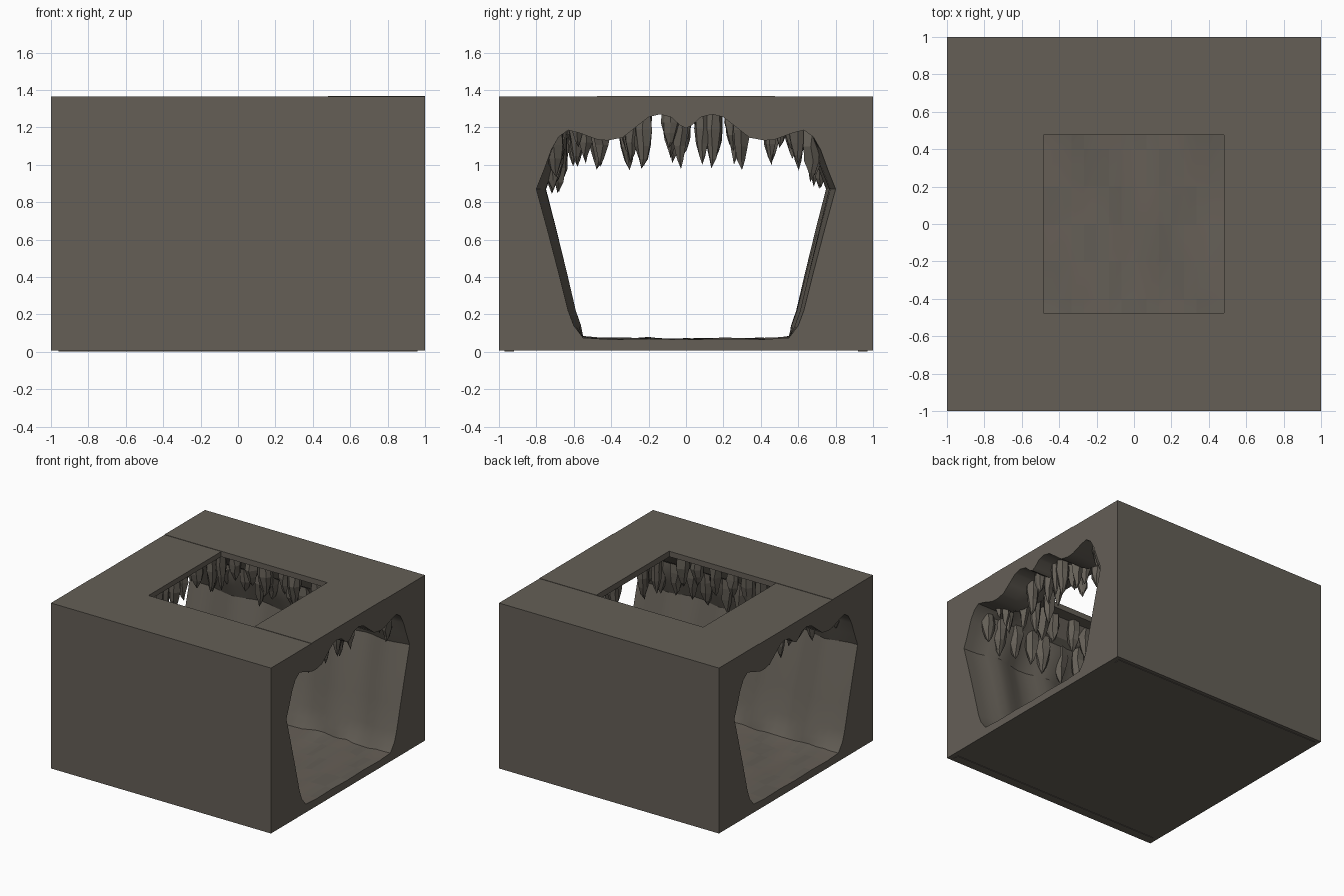
import bpy, bmesh, math, random
from mathutils import Vector

if "Cube" in bpy.data.objects:
    bpy.data.objects.remove(bpy.data.objects["Cube"])

random.seed(7)


def material(name, col):
    m = bpy.data.materials.new(name)
    m.diffuse_color = (*col, 1)
    m.use_nodes = True
    m.node_tree.nodes["Principled BSDF"].inputs["Base Color"].default_value = m.diffuse_color
    return m


ROCK = material("grey brown rock", (0.128, 0.114, 0.094))
WARM = material("warm brown rock", (0.134, 0.114, 0.094))
DARK = material("dark rock", (0.121, 0.108, 0.090))


def make_object(name, bm, mats=(ROCK,)):
    bmesh.ops.recalc_face_normals(bm, faces=bm.faces[:])
    me = bpy.data.meshes.new(name)
    bm.to_mesh(me)
    bm.free()
    ob = bpy.data.objects.new(name, me)
    bpy.context.collection.objects.link(ob)
    for m in mats:
        me.materials.append(m)
    return ob


def box(name, lo, hi):
    bm = bmesh.new()
    for v in bmesh.ops.create_cube(bm, size=1)["verts"]:
        v.co = Vector([(a + b) / 2 + c * (b - a) for a, b, c in zip(lo, hi, v.co)])
    return make_object(name, bm)


X0, X1, Y0, Y1 = -.485, .482, -.475, .475   # skylight edges
CEIL, TOP, BASE = 1.32, 1.365, .006

# Half outline of the tunnel mouth, floor centre to ceiling centre
HALF = [(0, .065), (.2, .07), (.4, .066), (.55, .075), (.60, .14), (.63, .22), (.68, .42),
        (.74, .65), (.80, .87), (.76, .97), (.72, 1.08), (.68, 1.15), (.63, 1.185),
        (.57, 1.17), (.475, 1.135), (.42, 1.13), (.34, 1.145), (.27, 1.20), (.2, 1.255),
        (.14, 1.27), (.08, 1.255), (.03, 1.21), (0, 1.195)]
OUTLINE = HALF + [(-y, z) for y, z in HALF[-2:0:-1]]


def tunnel_point(x, y, z):
    env = min(1, max(0, (1 - abs(x)) / 0.25))
    side = 1 if y > 0 else -1
    if z < 0.1:  # gently bumpy floor
        z += env * (0.008 * math.sin(9 * x + 7 * y) + random.uniform(-.012, .004))
    elif z < 1.1:  # fluted walls
        y *= 1 - env * (0.035 + 0.03 * math.sin(13 * x + side * 2 + z))
    elif abs(y) < 0.6:  # ceiling rises around the skylight
        z += (CEIL - z) * min(1, max(0, (0.75 - abs(x)) / 0.25))
    return (x, y, z)


# Rock shell: tunnel lofted along x, with the skylight left open in its ceiling
bm = bmesh.new()
xs = sorted([-1 + 2 * i / 30 for i in range(31) if i not in (8, 22)] + [X0, X1])
rings = [[bm.verts.new(tunnel_point(x, y, z)) for y, z in OUTLINE] for x in xs]
n = len(OUTLINE)
for xa, a, b in zip(xs, rings, rings[1:]):
    for i in range(n):
        j = (i + 1) % n
        (ya, za), (yb, zb) = OUTLINE[i], OUTLINE[j]
        in_skylight = X0 - .001 < xa < X1 - .001 and max(abs(ya), abs(yb)) < Y1 + .001
        if in_skylight and za > 1:
            continue
        bm.faces.new((a[i], a[j], b[j], b[i]))

# Flat mouth walls at both ends, then the outer front, back and bottom
corner = {}
for x, ring in ((-1, rings[0]), (1, rings[-1])):
    for y in (-1, 0, 1):
        for z in (BASE, TOP - .003):
            corner[x, y, z > 1] = bm.verts.new((x, y, z))
    half = len(HALF)
    for side, pts in ((1, ring[:half]), (-1, [ring[0]] + ring[:half - 2:-1])):
        f = bm.faces.new(pts + [corner[x, 0, True], corner[x, side, True],
                                corner[x, side, False], corner[x, 0, False]])
        f.normal_update()
        bmesh.ops.triangulate(bm, faces=[f])
for y in (-1, 1):
    bm.faces.new([corner[k] for k in ((-1, y, False), (1, y, False), (1, y, True), (-1, y, True))])
bm.faces.new([corner[k] for k in ((-1, -1, False), (-1, 0, False), (-1, 1, False),
                                  (1, 1, False), (1, 0, False), (1, -1, False))])
block = make_object("cave_shell", bm, (ROCK, WARM, DARK))
if any(p.normal.y > .9 and p.center.y < -.99 for p in block.data.polygons):
    block.data.flip_normals()

# Mottled floor: patches of warm and dark stone
for p in block.data.polygons:
    c = p.center
    if .03 < c.z < 0.1 and abs(c.y) < .56 and abs(c.x) < .99:
        h = math.sin(c.x * 17.3 + math.floor(c.y * 9) * 4.1)
        p.material_index = 1 if h > 0.4 else 2 if h < -0.75 else 0

block.select_set(True)
bpy.context.view_layer.objects.active = block
bpy.ops.object.shade_smooth_by_angle(angle=math.radians(30))

# Roof slabs around the skylight, with slightly stepped sides
box("roof_front", (-1, -1, CEIL), (1, Y0, TOP))
box("roof_back", (-1, Y1, CEIL), (1, 1, TOP))
box("roof_left", (-1, Y0, CEIL), (X0, Y1, TOP - .003))
box("roof_right", (X1, Y0, CEIL), (1, Y1, TOP + .003))

# Thin runners under the base
for name, y in (("front_runner", -.945), ("back_runner", .945)):
    box(name, (-.96, y - .025, .002), (.96, y + .025, .012))


# Stalactites: irregular faceted hanging spikes
def spike(bm, x, y, top, tip, r):
    sides = random.choice((5, 6, 7))
    rows = []
    for t, s in ((0, .9), (.35, 1), (.62, .8), (.84, .42)):
        rows.append([])
        for i in range(sides):
            a = math.tau * (i + random.uniform(-.2, .2)) / sides
            q = r * s * random.uniform(.8, 1.15)
            rows[-1].append(bm.verts.new((x + q * math.cos(a), y + q * math.sin(a),
                                          top + (tip - top) * t)))
    end = bm.verts.new((x + random.uniform(-.2, .2) * r, y + random.uniform(-.2, .2) * r, tip))
    bm.faces.new(rows[0])
    for a, b in zip(rows, rows[1:]):
        for i in range(sides):
            j = (i + 1) % sides
            bm.faces.new((a[i], a[j], b[j], b[i]))
    for i in range(sides):
        bm.faces.new((rows[-1][i], rows[-1][(i + 1) % sides], end))


CLUSTERS = (-.59, -.53, -.46, -.30, -.24, -.08, -.02, .09, .14, .25, .30, .46, .52, .59)
for name, sx in (("left_stalactites", -1), ("right_stalactites", 1)):
    bm = bmesh.new()
    for row_x in (.58, .7, .82):
        for y in CLUSTERS:
            if random.random() < 0.55:
                spike(bm, sx * (row_x + random.uniform(-.03, .05)),
                      y + random.uniform(-.015, .015), 1.3,
                      random.uniform(.97, 1.1), random.uniform(.038, .055))
    make_object(name, bm)

for name, sy in (("front_stalactites", -1), ("back_stalactites", 1)):
    bm = bmesh.new()
    for i in range(13):
        x = -.86 + 1.72 * i / 12 + random.uniform(-.03, .03)
        spike(bm, x, sy * random.uniform(.67, .72), 1.2,
              random.uniform(.84, 1.0), random.uniform(.05, .065))
        if abs(x) < .55:
            spike(bm, x, sy * random.uniform(.56, .6), 1.315,
                  random.uniform(1.0, 1.1), random.uniform(.045, .06))
    make_object(name, bm)
